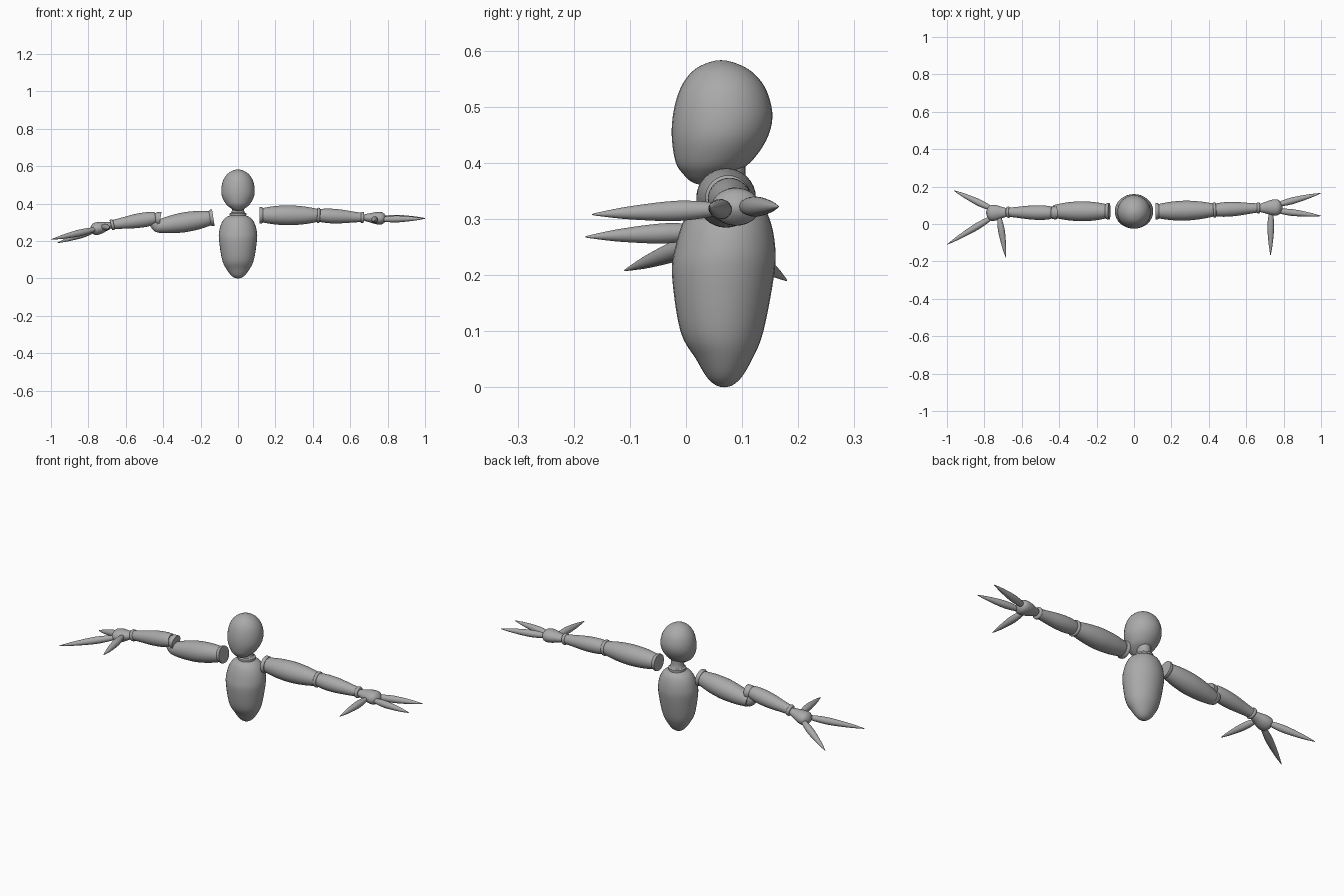
import bpy, bmesh, math
from mathutils import Vector, Matrix

cube = bpy.data.objects.get("Cube")
if cube:
    bpy.data.objects.remove(cube, do_unlink=True)

grey = bpy.data.materials.new("plain grey")
grey.use_nodes = True
grey.diffuse_color = (0.4, 0.4, 0.4, 1)
grey.node_tree.nodes["Principled BSDF"].inputs["Base Color"].default_value = grey.diffuse_color


def smooth_rings(rings, steps):
    """Catmull-Rom through (height, offset, width, depth) rings; closed ends round off."""
    pts = [Vector(r) for r in rings]

    def beyond(end, near):
        if end[2] > 0:
            return end.copy()
        return Vector((near[0], 2 * end[1] - near[1], -near[2], -near[3]))

    pts = [beyond(pts[0], pts[1])] + pts + [beyond(pts[-1], pts[-2])]
    out = []
    for a, b, c, d in zip(pts, pts[1:], pts[2:], pts[3:]):
        for k in range(steps):
            t = k / steps
            out.append((b * 2 + (c - a) * t + (a * 2 - b * 5 + c * 4 - d) * t ** 2
                        + (b * 3 - a - c * 3 + d) * t ** 3) / 2)
    return out + [pts[-2]]


def loft(name, rings, matrix=None, steps=4, sides=32):
    """Skin elliptical rings along local z."""
    bm = bmesh.new()
    loops = []
    for h, off, w, d in (smooth_rings(rings, steps) if steps else rings):
        if w < 1e-5:
            loops.append([bm.verts.new((0, off, h))])
        else:
            angles = [math.tau * i / sides for i in range(sides)]
            loops.append([bm.verts.new((w * math.cos(a), off + d * math.sin(a), h)) for a in angles])
    for lo, hi in zip(loops, loops[1:]):
        for i in range(sides):
            j = (i + 1) % sides
            quad = [lo[i % len(lo)], lo[j % len(lo)], hi[j % len(hi)], hi[i % len(hi)]]
            bm.faces.new(list(dict.fromkeys(quad)))
    for end in (loops[0], loops[-1]):
        if len(end) > 1:
            bm.faces.new(end)
    bmesh.ops.recalc_face_normals(bm, faces=bm.faces)
    mesh = bpy.data.meshes.new(name)
    bm.to_mesh(mesh)
    bm.free()
    mesh.materials.append(grey)
    obj = bpy.data.objects.new(name, mesh)
    bpy.context.collection.objects.link(obj)
    if matrix:
        obj.matrix_world = matrix
    bpy.ops.object.select_all(action='DESELECT')
    obj.select_set(True)
    bpy.context.view_layer.objects.active = obj
    bpy.ops.object.shade_smooth_by_angle(angle=math.radians(40))
    return obj


def limb(name, start, end, profile, flat=1, steps=4):
    """Turned piece from start to end; profile holds (fraction, radius)."""
    start, end = Vector(start), Vector(end)
    axis = end - start
    matrix = Matrix.Translation(start) @ axis.to_track_quat('Z', 'Y').to_matrix().to_4x4()
    return loft(name, [(t * axis.length, 0, r, r * flat) for t, r in profile], matrix, steps)


def collar(name, point, toward, radius, width=0.016):
    """Narrow rounded band round a joint."""
    point = Vector(point)
    step = (Vector(toward) - point).normalized() * width / 2
    limb(name, point - step, point + step,
         [(0, radius * 0.86), (0.15, radius * 0.96), (0.5, radius), (0.85, radius * 0.96), (1, radius * 0.86)],
         steps=2)


# Torso, neck and head: height, front-back centre, half width, half depth
loft("torso", [(0, .068, 0, 0), (.012, .068, .032, .026), (.05, .068, .062, .05), (.1, .064, .085, .074),
               (.2, .066, .101, .091), (.25, .07, .101, .089), (.3, .073, .086, .076),
               (.33, .074, .058, .054), (.345, .074, 0, 0)])
loft("neck", [(.32, .075, .044, .044), (.347, .075, .042, .042), (.354, .075, .035, .035),
              (.375, .072, .033, .034), (.42, .068, .038, .038)])
loft("neck_ring", [(.335, .075, .036, .036), (.339, .075, .044, .044),
                   (.348, .075, .044, .044), (.352, .075, .036, .036)], steps=2)
loft("head", [(.361, .028, 0, 0), (.366, .03, .022, .02), (.38, .038, .045, .043), (.4, .048, .066, .066),
              (.44, .059, .086, .084), (.48, .065, .089, .089), (.52, .066, .081, .081),
              (.55, .065, .064, .065), (.572, .063, .038, .039), (.583, .062, 0, 0)])

# Shared arm profiles
UPPER = [(0, .038), (.06, .042), (.25, .05), (.5, .053), (.75, .047), (.93, .038), (1, .033)]
FOREARM = [(0, .03), (.05, .035), (.25, .039), (.5, .037), (.8, .029), (1, .024)]
PALM = [(0, 0), (.06, .02), (.3, .031), (.6, .042), (.85, .038), (1, 0)]
FINGER = [(0, 0), (.06, .011), (.35, .018), (.7, .012), (.93, .004), (1, 0)]
SOCKET = [(0, .034), (0, .044), (.5, .045), (1, .04), (1, .034), (.5, .032)]


def arm(side, shoulder, elbow, elbow_low, wrist, palm_end, fingers):
    """Segmented arm with hollow shoulder socket and three pointed fingers."""
    shoulder, elbow = Vector(shoulder), Vector(elbow)
    inset = shoulder + (elbow_low - shoulder).normalized() * 0.018
    limb(side + "_shoulder_socket", shoulder, inset, SOCKET, steps=0)
    limb(side + "_upper_arm", inset, elbow_low, UPPER)
    limb(side + "_forearm", elbow, wrist, FOREARM)
    collar(side + "_wrist_ring", wrist, palm_end, .03)
    limb(side + "_palm", wrist, palm_end, PALM, flat=.78)
    for part, (base, tip) in fingers.items():
        limb(side + "_" + part, base, tip, FINGER)


# Left arm held straight out
left_elbow = Vector((.43, .075, .337))
arm("left", (.115, .068, .338), left_elbow, left_elbow, (.665, .086, .326), (.795, .09, .32), {
    "thumb": ((.732, .07, .318), (.73, -.168, .308)),
    "front_finger": ((.755, .072, .316), (1, .043, .32)),
    "back_finger": ((.755, .1, .322), (1, .165, .322))})
collar("left_elbow_ring", left_elbow, (.665, .086, .326), .041)

# Right arm lowered, with the forearm lifted at the elbow
arm("right", (-.132, .068, .325), (-.44, .06, .323), Vector((-.43, .068, .277)),
    (-.672, .063, .287), (-.79, .058, .257), {
        "thumb": ((-.722, .045, .278), (-.685, -.18, .268)),
        "front_finger": ((-.752, .04, .265), (-1, -.11, .208)),
        "back_finger": ((-.75, .076, .263), (-.965, .18, .19))})
limb("right_elbow_joint", (-.465, .062, .325), (-.415, .066, .25),
     [(0, 0), (.08, .016), (.4, .028), (.75, .026), (.95, .014), (1, 0)])
limb("right_forearm_cap", (-.453, .06, .325), (-.415, .06, .319),
     [(0, 0), (.1, .02), (.4, .032), (1, .036)])
